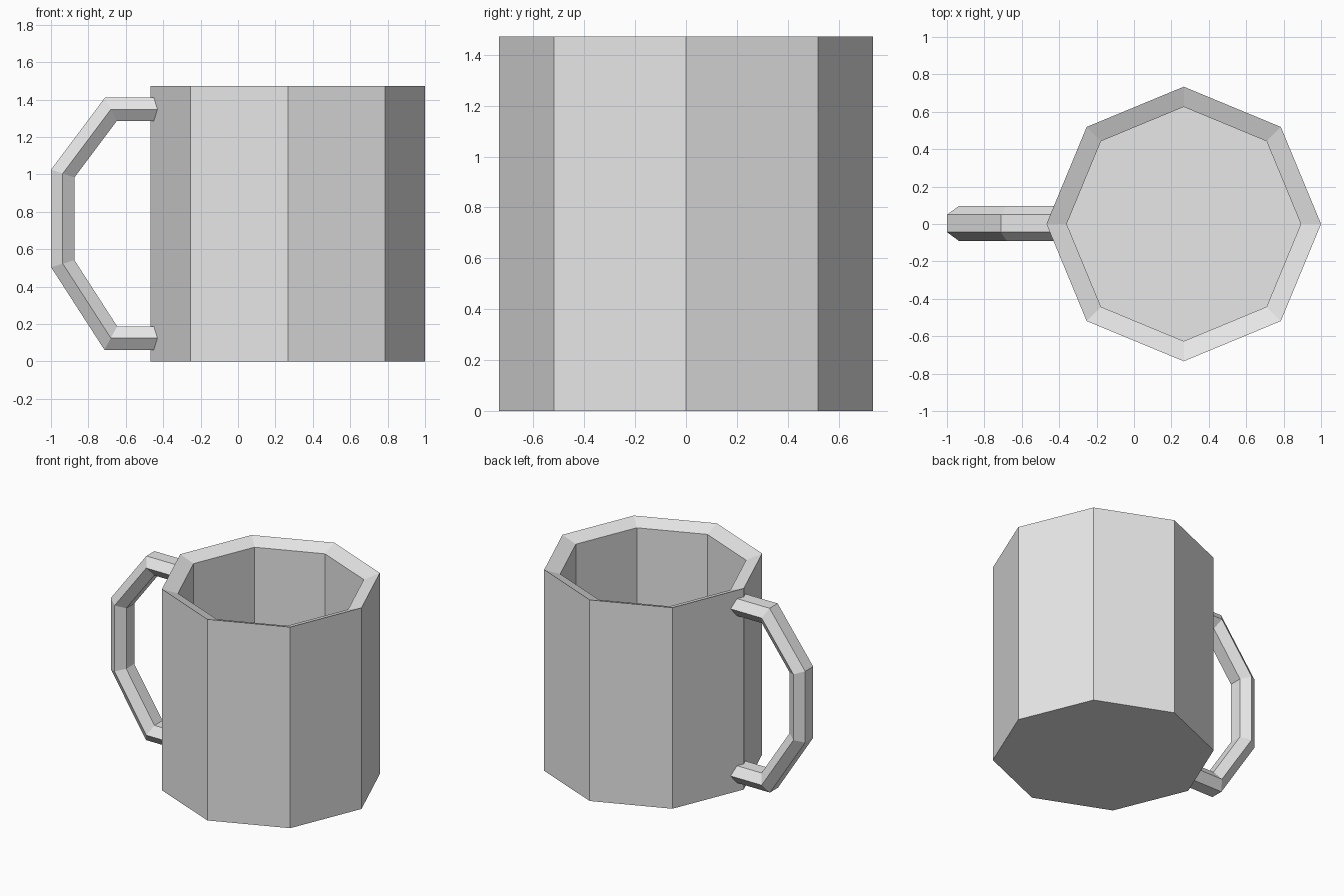
import bpy, bmesh
from math import cos, sin, pi
from mathutils import Vector

cube = bpy.data.objects.get("Cube")
if cube:
    bpy.data.objects.remove(cube, do_unlink=True)

grey = bpy.data.materials.new("light grey")
grey.use_nodes = True
grey.diffuse_color = (0.8, 0.8, 0.8, 1)
grey.node_tree.nodes["Principled BSDF"].inputs["Base Color"].default_value = (0.8, 0.8, 0.8, 1)


def loft(name, rings):
    """Skin equal-sized rings of points in order and cap both ends."""
    bm = bmesh.new()
    loops = [[bm.verts.new(p) for p in ring] for ring in rings]
    for a, b in zip(loops, loops[1:]):
        for i in range(len(a)):
            j = (i + 1) % len(a)
            bm.faces.new((a[i], a[j], b[j], b[i]))
    bm.faces.new(loops[0][::-1])
    bm.faces.new(loops[-1])
    bmesh.ops.recalc_face_normals(bm, faces=bm.faces)
    mesh = bpy.data.meshes.new(name)
    bm.to_mesh(mesh)
    bm.free()
    mesh.materials.append(grey)
    obj = bpy.data.objects.new(name, mesh)
    bpy.context.collection.objects.link(obj)
    return obj


# Eight-sided cup: outer wall, rim sloping inward, inner wall and floor
def octagon(radius, z):
    return [(0.266 + radius * cos(i * pi / 4), radius * sin(i * pi / 4), z) for i in range(8)]


profile = [(0.734, 0), (0.734, 1.472), (0.626, 1.432), (0.626, 0.1)]
loft("cup_body", [octagon(r, z) for r, z in profile])

# Handle: flattened six-sided section mitred along a bent path in the XZ plane
path = [Vector(p) for p in [(-0.41, 1.348), (-0.68, 1.348), (-0.937, 1.005),
                            (-0.937, 0.523), (-0.68, 0.125), (-0.41, 0.125)]]
section = [(0.093 * cos(i * pi / 3), 0.0723 * sin(i * pi / 3)) for i in range(6)]

rings = []
for i, p in enumerate(path):
    d_in = (p - path[max(i - 1, 0)]).normalized()
    d_out = (path[min(i + 1, len(path) - 1)] - p).normalized()
    if i == 0:
        d_in = d_out
    if i == len(path) - 1:
        d_out = d_in
    tangent = (d_in + d_out).normalized()
    normal = Vector((tangent.y, -tangent.x)) / tangent.dot(d_in)
    rings.append([(p.x + normal.x * v, 0.003 + u, p.y + normal.y * v) for u, v in section])
loft("handle", rings)
